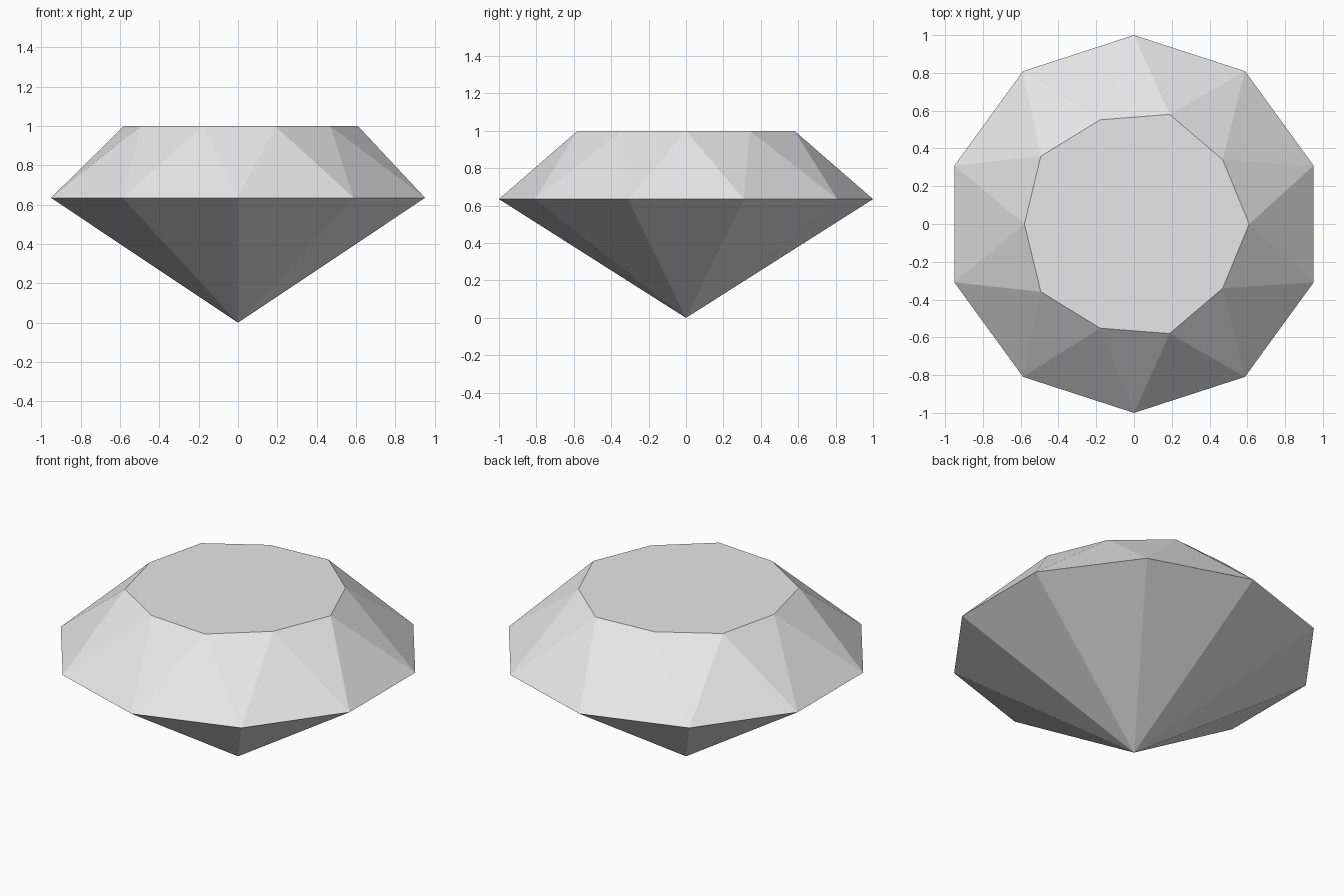
import bpy
import bmesh
from math import cos, sin, radians

cube = bpy.data.objects.get("Cube")
if cube:
    bpy.data.objects.remove(cube, do_unlink=True)

SIDES = 10
STEP = 360 / SIDES
GIRDLE_Z, TABLE_Z = 0.635, 1.0

# Single pale grey stone colour
grey = (0.8, 0.8, 0.8, 1.0)
stone = bpy.data.materials.new("pale_grey_stone")
stone.use_nodes = True
stone.diffuse_color = grey
stone.node_tree.nodes["Principled BSDF"].inputs["Base Color"].default_value = grey

bm = bmesh.new()


def ring_vert(radius, degrees, z):
    a = radians(degrees)
    return bm.verts.new((radius * cos(a), radius * sin(a), z))


# Table corners alternate slightly in radius; girdle is turned half a step
table = [ring_vert(0.58 if i % 2 else 0.61, i * STEP, TABLE_Z) for i in range(SIDES)]
girdle = [ring_vert(1.0, (i + 0.5) * STEP, GIRDLE_Z) for i in range(SIDES)]
tip = bm.verts.new((0, 0, 0))

# Flat table on top
bm.faces.new(table)

# Crown triangles and pavilion facets
for i in range(SIDES):
    j = (i + 1) % SIDES
    bm.faces.new((table[i], girdle[i], table[j]))
    bm.faces.new((girdle[i], girdle[j], table[j]))
    bm.faces.new((girdle[j], girdle[i], tip))

bmesh.ops.recalc_face_normals(bm, faces=bm.faces)
mesh = bpy.data.meshes.new("cut_gem")
bm.to_mesh(mesh)
bm.free()
mesh.materials.append(stone)
bpy.context.collection.objects.link(bpy.data.objects.new("cut_gem", mesh))
